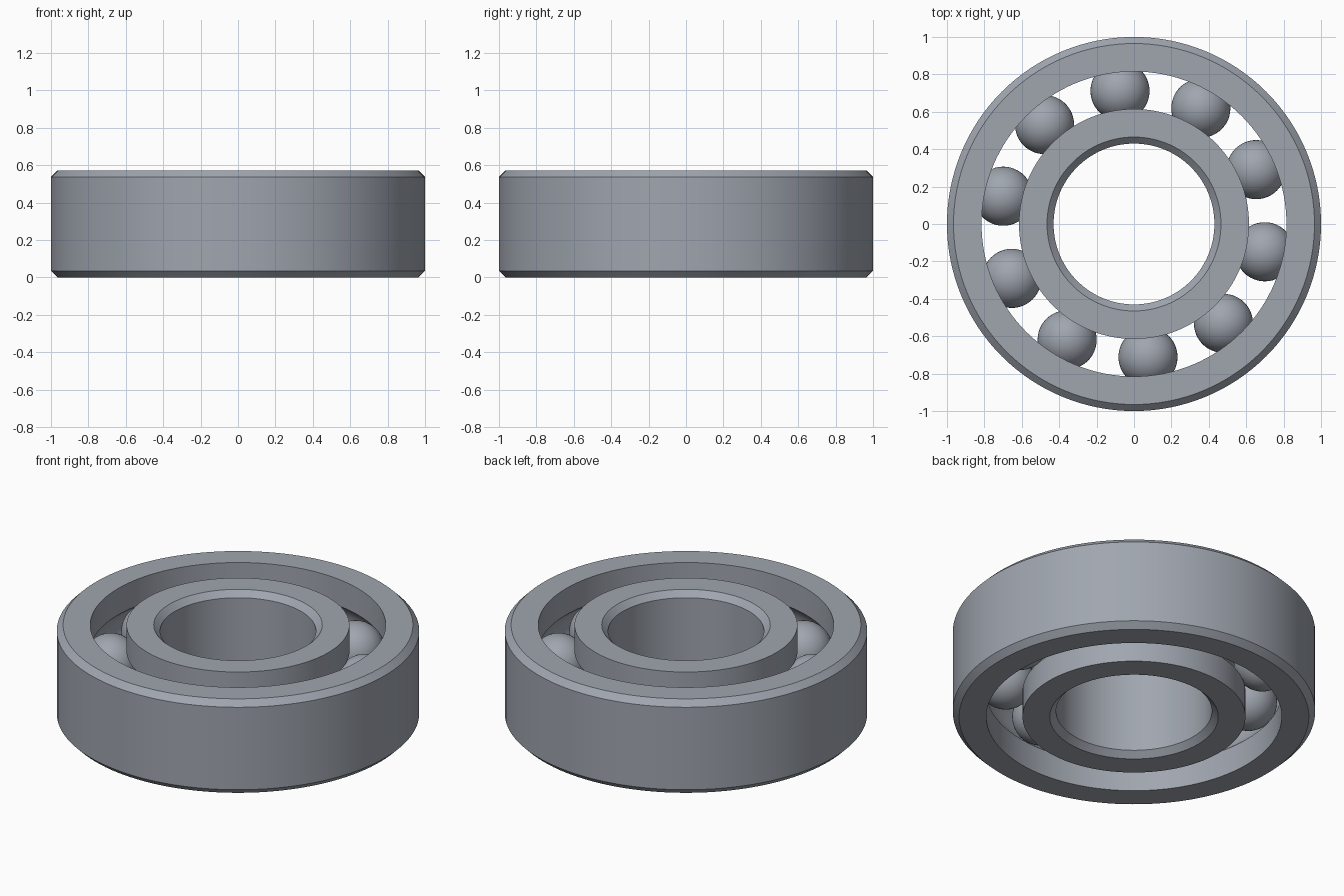
import bpy
import bmesh
from math import acos, cos, sin, pi, radians
from mathutils import Vector

default = bpy.data.objects.get("Cube")
if default:
    bpy.data.objects.remove(default, do_unlink=True)

HEIGHT = 0.572
MID = HEIGHT / 2
PITCH = 0.715          # radius of the circle of ball centres
GROOVE = 0.16          # raceway radius
BALL = 0.158
CHAMFER = 0.035
BALL_COUNT = 10

steel = bpy.data.materials.new("steel_grey")
steel.use_nodes = True
steel.diffuse_color = (0.35, 0.38, 0.43, 1)
steel.node_tree.nodes["Principled BSDF"].inputs["Base Color"].default_value = steel.diffuse_color


def finish(bm, name, angle):
    """Turn a bmesh into a smooth-shaded steel object."""
    mesh = bpy.data.meshes.new(name)
    bm.to_mesh(mesh)
    bm.free()
    mesh.materials.append(steel)
    obj = bpy.data.objects.new(name, mesh)
    bpy.context.collection.objects.link(obj)
    bpy.ops.object.select_all(action="DESELECT")
    obj.select_set(True)
    bpy.context.view_layer.objects.active = obj
    bpy.ops.object.shade_smooth_by_angle(angle=angle)
    return obj


def ring(name, plain, race, steps=12, segments=128):
    """Revolve a ring with a chamfered plain wall and a grooved race wall."""
    side = 1 if plain > race else -1
    inset = plain - side * CHAMFER
    profile = [(race, 0), (inset, 0), (plain, CHAMFER),
               (plain, HEIGHT - CHAMFER), (inset, HEIGHT), (race, HEIGHT)]
    # Raceway arc, from its upper lip to its lower lip
    half = acos(abs(race - PITCH) / GROOVE)
    for i in range(steps + 1):
        a = half - 2 * half * i / steps
        profile.append((PITCH + side * GROOVE * cos(a), MID + GROOVE * sin(a)))

    bm = bmesh.new()
    verts = [bm.verts.new((r, 0, z)) for r, z in profile]
    edges = [bm.edges.new((v, verts[i - 1])) for i, v in enumerate(verts)]
    bmesh.ops.spin(bm, geom=verts + edges, cent=(0, 0, 0), axis=(0, 0, 1),
                   angle=2 * pi, steps=segments)
    bmesh.ops.remove_doubles(bm, verts=bm.verts, dist=0.0005)
    bmesh.ops.recalc_face_normals(bm, faces=bm.faces)
    return finish(bm, name, radians(30))


# Outer and inner rings
ring("outer_ring", plain=1.0, race=0.815)
ring("inner_ring", plain=0.43, race=0.615)

# Balls, evenly spaced in the raceway
for i in range(BALL_COUNT):
    bm = bmesh.new()
    bmesh.ops.create_uvsphere(bm, u_segments=48, v_segments=24, radius=BALL)
    ball = finish(bm, f"ball_{i + 1}", pi)
    a = radians(24) + 2 * pi * i / BALL_COUNT
    ball.location = Vector((PITCH * cos(a), PITCH * sin(a), MID))
